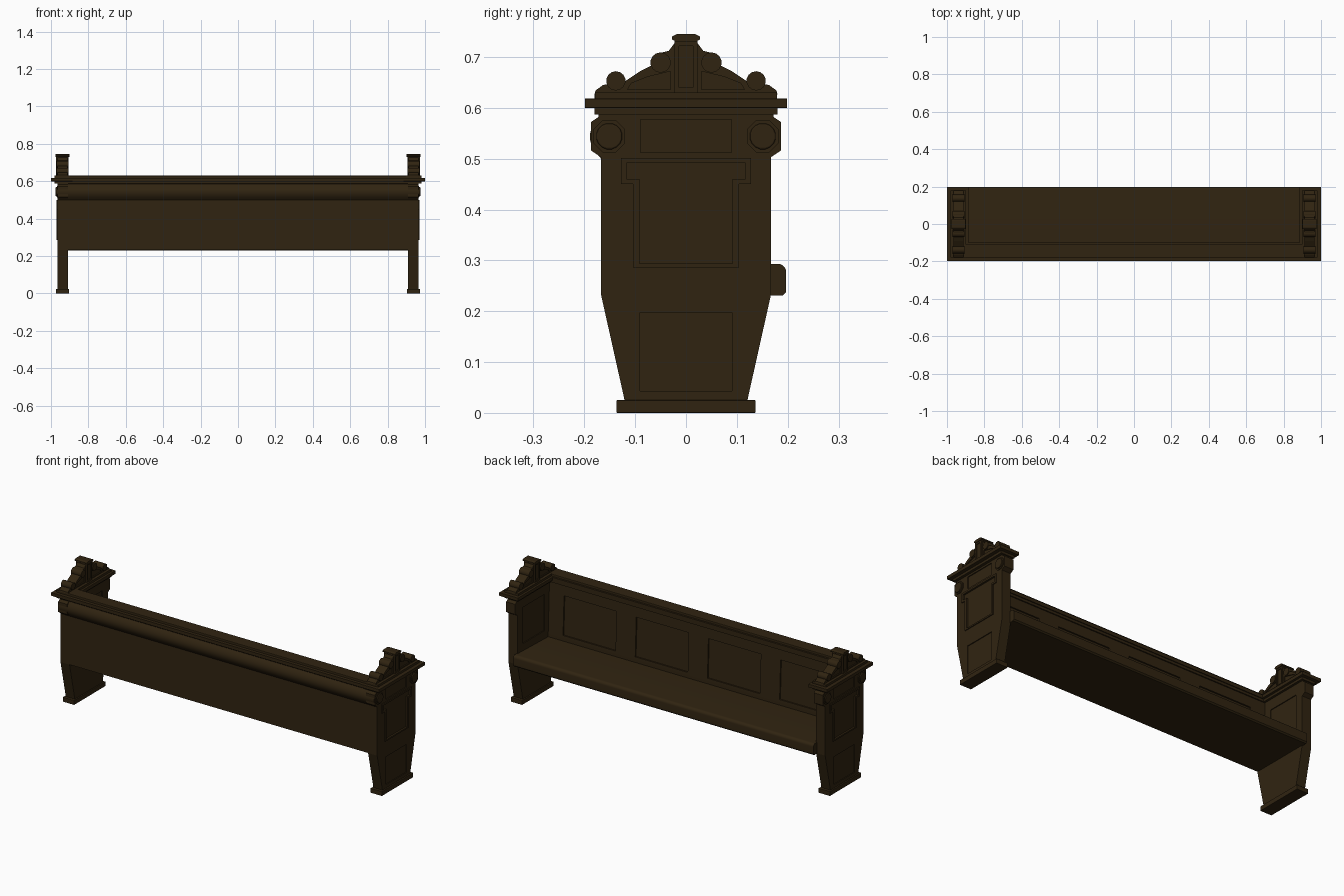
import bpy, bmesh, math

cube = bpy.data.objects.get("Cube")
if cube:
    bpy.data.objects.remove(cube, do_unlink=True)

wood = bpy.data.materials.new("dark_walnut")
wood.use_nodes = True
colour = (0.030, 0.0175, 0.0055, 1)
wood.diffuse_color = colour
bsdf = wood.node_tree.nodes["Principled BSDF"]
bsdf.inputs["Base Color"].default_value = colour
bsdf.inputs["Roughness"].default_value = 0.6


def prism(name, profile, x0, x1, bevel=0.0, smooth=False):
    """Extrude a (y, z) outline along x."""
    bm = bmesh.new()
    base = bm.faces.new([bm.verts.new((x0, y, z)) for y, z in profile])
    out = bmesh.ops.extrude_face_region(bm, geom=[base])
    for v in out["geom"]:
        if isinstance(v, bmesh.types.BMVert):
            v.co.x = x1
    bmesh.ops.recalc_face_normals(bm, faces=bm.faces)
    mesh = bpy.data.meshes.new(name)
    bm.to_mesh(mesh)
    bm.free()
    obj = bpy.data.objects.new(name, mesh)
    bpy.context.collection.objects.link(obj)
    mesh.materials.append(wood)
    if bevel:
        mod = obj.modifiers.new("soft_edges", 'BEVEL')
        mod.width = bevel
        mod.segments = 2
    if smooth:
        select(obj)
        bpy.ops.object.shade_smooth_by_angle(angle=math.radians(35))
    return obj


def select(obj):
    bpy.ops.object.select_all(action='DESELECT')
    obj.select_set(True)
    bpy.context.view_layer.objects.active = obj


def rect(y0, y1, z0, z1):
    return [(y0, z0), (y1, z0), (y1, z1), (y0, z1)]


def disc(y, z, r, n):
    turn = [math.tau * (i + 0.5) / n for i in range(n)]
    return [(y + r * math.cos(a), z + r * math.sin(a)) for a in turn]


def mirrored(half):
    """Complete a half outline listed from bottom to top."""
    return half + [(-y, z) for y, z in reversed(half)]


def carve(obj, profile, x0, x1):
    """Cut a recess and discard the cutter."""
    cutter = prism("cutter", profile, x0, x1)
    cutter.hide_render = True
    mod = obj.modifiers.new("recess", 'BOOLEAN')
    mod.operation = 'DIFFERENCE'
    mod.solver = 'EXACT'
    mod.object = cutter
    select(obj)
    bpy.ops.object.modifier_apply(modifier=mod.name)
    bpy.data.objects.remove(cutter, do_unlink=True)


# Long back board with four sunken panels facing the seat
back = prism("back_board", [(-0.166, 0.232), (-0.10, 0.232), (-0.10, 0.30),
                            (-0.112, 0.60), (-0.166, 0.60)], -0.93, 0.93)
for x in (-0.66, -0.22, 0.22, 0.66):
    lean = [(-0.108, 0.315), (-0.05, 0.315), (-0.05, 0.53), (-0.117, 0.53)]
    carve(back, lean, x - 0.16, x + 0.16)

# Swelling moulding and stepped rail along the outside of the back
swell = [(-0.16, 0.50), (-0.167, 0.50)]
swell += [(-0.167 - 0.022 * math.sin(math.pi * t / 10) ** 0.7, 0.503 + 0.08 * t / 10)
          for t in range(1, 10)]
swell += [(-0.167, 0.585), (-0.16, 0.585)]
prism("back_moulding", swell, -0.962, 0.962, smooth=True)
prism("rail_underside", rect(-0.178, -0.105, 0.587, 0.602), -0.95, 0.95)
prism("rail_shelf", rect(-0.198, -0.10, 0.60, 0.618), -0.97, 0.97)
prism("rail_top", rect(-0.18, -0.11, 0.615, 0.63), -0.965, 0.965, bevel=0.003)

# Seat with a rounded front edge
nose = [(0.181 + 0.016 * math.cos(a), 0.277 + 0.016 * math.sin(a))
        for a in [math.pi * i / 12 for i in range(7)]]
prism("seat", [(-0.15, 0.231), (0.19, 0.231), (0.197, 0.238)] + nose + [(-0.15, 0.283)],
      -0.915, 0.915, smooth=True)

END = [(0.12, 0.02), (0.123, 0.035), (0.167, 0.232), (0.167, 0.503), (0.187, 0.516),
       (0.187, 0.572), (0.172, 0.582), (0.172, 0.60)]
T_OUTER = [(0.104, 0.286), (0.104, 0.45), (0.128, 0.45), (0.128, 0.501)]
T_INNER = [(0.091, 0.294), (0.091, 0.46), (0.117, 0.46), (0.117, 0.491)]
PEDIMENT = [(0.18, 0.626), (0.178, 0.634), (0.163, 0.645), (0.12, 0.652), (0.09, 0.672),
            (0.064, 0.685), (0.05, 0.708), (0.034, 0.712), (0.022, 0.728)]
LEAF = [(0.03, 0.636), (0.115, 0.636), (0.108, 0.648), (0.075, 0.661), (0.03, 0.672)]

for s, side in ((1, "left"), (-1, "right")):
    def part(name, profile, x0, x1, **kw):
        return prism(side + "_" + name, profile, s * x0, s * x1, **kw)

    # End panel: moulded frame, sunken panels outside and inside
    end = part("end_panel", mirrored(END), 0.91, 0.965)
    for panel in (rect(-0.09, 0.09, 0.043, 0.197), rect(-0.089, 0.089, 0.512, 0.577),
                  mirrored(T_INNER)):
        carve(end, panel, s * 0.960, s * 1.0)
    carve(end, rect(-0.07, 0.12, 0.33, 0.53), s * 0.88, s * 0.915)
    frame = part("panel_frame", mirrored(T_OUTER), 0.962, 0.970)
    carve(frame, mirrored(T_INNER), s * 0.95, s * 0.98)

    # Foot and stepped cap
    part("foot", rect(-0.137, 0.137, 0.0, 0.025), 0.903, 0.973, bevel=0.002)
    part("cap_lower_step", rect(-0.18, 0.18, 0.587, 0.602), 0.898, 0.98)
    part("cap_slab", rect(-0.199, 0.199, 0.60, 0.618), 0.885, 1.0, bevel=0.001)
    part("cap_upper_step", rect(-0.179, 0.179, 0.616, 0.63), 0.897, 0.98)

    # Pediment with leaf recesses, scrolls and a centre post
    crest = part("pediment", mirrored(PEDIMENT), 0.912, 0.965)
    for d in (1, -1):
        leaf = [(d * y, z) for y, z in LEAF]
        carve(crest, leaf, s * 0.959, s * 1.0)
        carve(crest, leaf, s * 0.88, s * 0.918)
        place = "rear" if d > 0 else "front"
        part(place + "_low_scroll", disc(d * 0.138, 0.653, 0.019, 14), 0.907, 0.970, smooth=True)
        part(place + "_high_scroll", disc(d * 0.05, 0.689, 0.02, 14), 0.907, 0.970, smooth=True)
        # Corner roundels on the end panel
        part(place + "_roundel_base", disc(d * 0.151, 0.544, 0.034, 8), 0.96, 0.969)
        part(place + "_roundel", disc(d * 0.151, 0.544, 0.026, 16), 0.96, 0.975, bevel=0.003)
    post = part("centre_post", rect(-0.023, 0.023, 0.628, 0.736), 0.905, 0.972)
    carve(post, rect(-0.014, 0.014, 0.64, 0.722), s * 0.967, s * 1.0)
    carve(post, rect(-0.014, 0.014, 0.64, 0.722), s * 0.88, s * 0.91)
    part("post_cap", mirrored([(0.02, 0.73), (0.028, 0.735), (0.028, 0.74), (0.018, 0.745)]),
         0.901, 0.976)
